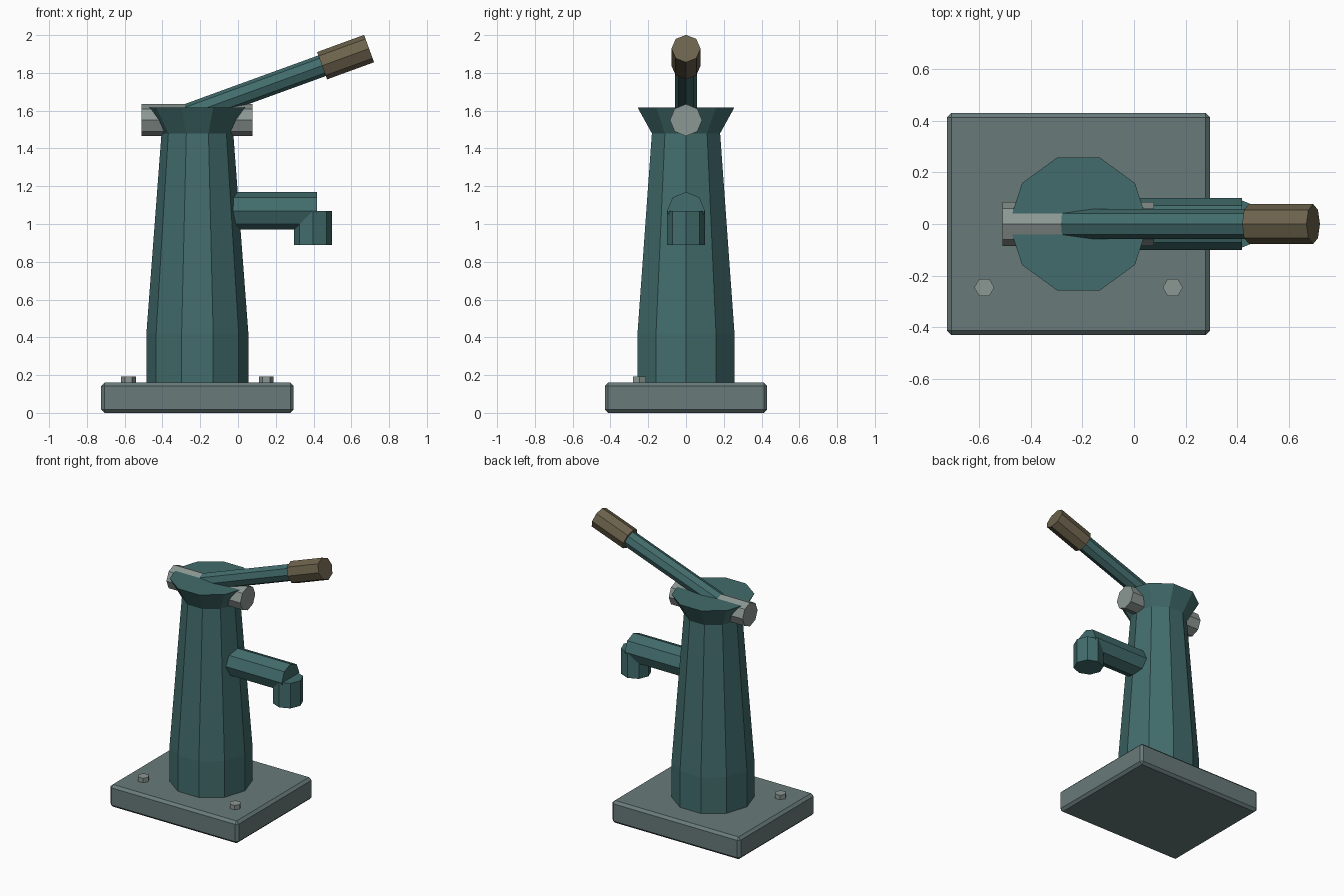
import bpy, bmesh, math
from mathutils import Vector

if "Cube" in bpy.data.objects:
    bpy.data.objects.remove(bpy.data.objects["Cube"])

CX = -0.215  # axis of the pump column


def material(name, rgb):
    m = bpy.data.materials.new(name)
    m.diffuse_color = (*rgb, 1)
    m.use_nodes = True
    m.node_tree.nodes["Principled BSDF"].inputs["Base Color"].default_value = m.diffuse_color
    return m


TEAL = material("teal_paint", (0.055, 0.15, 0.15))
SLATE = material("slate_grey", (0.14, 0.195, 0.195))
STEEL = material("light_steel", (0.26, 0.31, 0.29))
WOOD = material("brown_grip", (0.15, 0.122, 0.072))


def finish(name, bm, mat):
    bmesh.ops.recalc_face_normals(bm, faces=bm.faces)
    me = bpy.data.meshes.new(name)
    bm.to_mesh(me)
    bm.free()
    me.materials.append(mat)
    ob = bpy.data.objects.new(name, me)
    bpy.context.collection.objects.link(ob)
    return ob


def lathe(name, start, direction, profile, sides, mat):
    """Faceted solid along a direction; profile is (distance, radius) pairs."""
    d = Vector(direction).normalized()
    v = Vector((0, 1, 0))          # every axis here lies in the xz plane
    u = v.cross(d)
    bm = bmesh.new()
    rings = []
    for dist, r in profile:
        ring = []
        for i in range(sides):
            a = math.tau * i / sides
            ring.append(bm.verts.new(Vector(start) + d * dist
                                     + (u * math.cos(a) + v * math.sin(a)) * r))
        rings.append(ring)
    for lo, hi in zip(rings, rings[1:]):
        for i in range(sides):
            j = (i + 1) % sides
            bm.faces.new((lo[i], lo[j], hi[j], hi[i]))
    bm.faces.new(rings[0])
    bm.faces.new(rings[-1])
    return finish(name, bm, mat)


# Base plate with chamfered edges
bm = bmesh.new()
bmesh.ops.create_cube(bm, size=1)
bmesh.ops.scale(bm, vec=(1.02, 0.86, 0.16), verts=bm.verts)
bmesh.ops.translate(bm, vec=(CX, 0, 0.08), verts=bm.verts)
bmesh.ops.bevel(bm, geom=bm.edges[:], offset=0.018, segments=1, affect='EDGES')
finish("base_plate", bm, SLATE)

# Ten-sided tapering column with flared head
lathe("column", (CX, 0, 0), (0, 0, 1),
      [(0.15, 0.27), (0.42, 0.27), (1.48, 0.19), (1.618, 0.27)], 10, TEAL)

# Pivot pin through the head
lathe("pivot_pin", (-0.51, 0, 1.55), (1, 0, 0), [(0, 0.085), (0.588, 0.085)], 8, STEEL)

# Spout and downturned nozzle
lathe("spout", (-0.12, 0, 1.07), (1, 0, 0), [(0, 0.1), (0.538, 0.1)], 8, TEAL)
lathe("nozzle", (0.397, 0, 0.89), (0, 0, 1), [(0, 0.1), (0.18, 0.1)], 8, TEAL)

# Raised lever and its grip share one sloping axis
slope = (math.cos(math.radians(20)), 0, math.sin(math.radians(20)))
grip_start = Vector((0.445, 0, 1.838))
lathe("lever", grip_start, slope, [(-0.84, 0.058), (0.1, 0.058)], 8, TEAL)
lathe("lever_grip", grip_start, slope, [(0, 0.077), (0.265, 0.077)], 8, WOOD)

# Two hex bolts along the front of the base
for side, x in (("left", CX - 0.365), ("right", CX + 0.365)):
    lathe(f"bolt_{side}", (x, -0.246, 0.15), (0, 0, 1), [(0, 0.039), (0.042, 0.039)], 6, STEEL)
